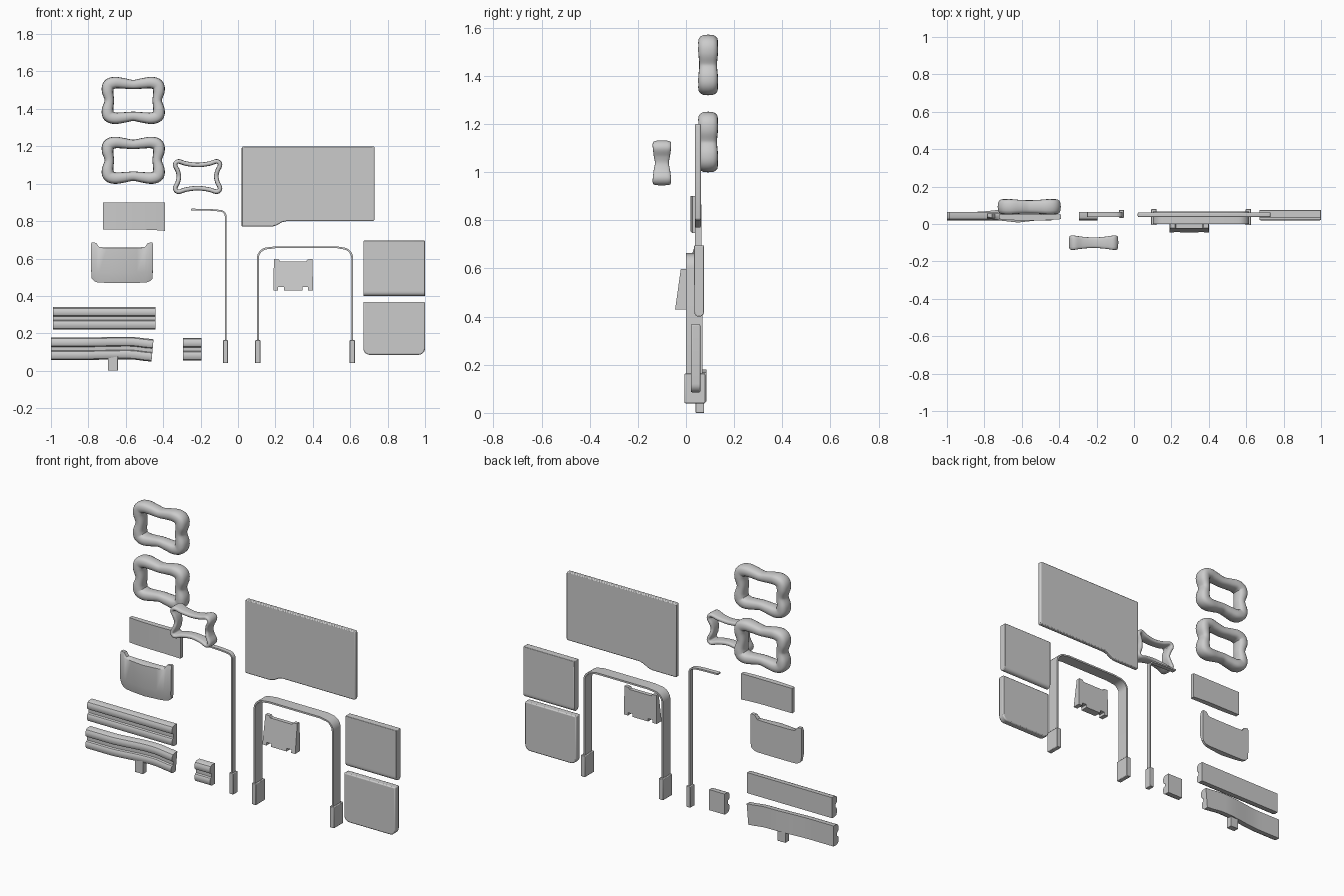
import bpy, bmesh, math
from mathutils import Vector

if "Cube" in bpy.data.objects:
    bpy.data.objects.remove(bpy.data.objects["Cube"])


def loft(name, loops, ring=False, bevel=0.0, seg=2, angle=35):
    """Skin a list of equal-length closed loops; cap the ends unless it is a ring."""
    bm = bmesh.new()
    rows = [[bm.verts.new(p) for p in lp] for lp in loops]
    n = len(rows[0])
    for i in range(len(rows) if ring else len(rows) - 1):
        a, b = rows[i], rows[(i + 1) % len(rows)]
        for j in range(n):
            bm.faces.new((a[j], a[(j + 1) % n], b[(j + 1) % n], b[j]))
    if not ring:
        bm.faces.new(rows[0])
        bm.faces.new(rows[-1])
    bmesh.ops.recalc_face_normals(bm, faces=bm.faces)
    me = bpy.data.meshes.new(name)
    bm.to_mesh(me)
    bm.free()
    ob = bpy.data.objects.new(name, me)
    bpy.context.collection.objects.link(ob)
    bpy.ops.object.select_all(action='DESELECT')
    ob.select_set(True)
    bpy.context.view_layer.objects.active = ob
    bpy.ops.object.shade_smooth_by_angle(angle=math.radians(angle))
    if bevel:
        m = ob.modifiers.new("edge_bevel", 'BEVEL')
        m.width, m.segments = bevel, seg
        m.limit_method, m.angle_limit = 'ANGLE', math.radians(50)
    return ob


def prism(name, pts, y0, y1, bevel=0.0):
    """Extrude a front-view outline between two depths."""
    return loft(name, [[(x, y, z) for x, z in pts] for y in (y0, y1)], bevel=bevel)


def box(name, x0, x1, y0, y1, z0, z1, bevel=0.003):
    return prism(name, [(x0, z0), (x1, z0), (x1, z1), (x0, z1)], y0, y1, bevel)


def arc(cx, cz, r, a0, a1, n=6):
    return [(cx + r * math.cos(math.radians(a0 + (a1 - a0) * i / n)),
             cz + r * math.sin(math.radians(a0 + (a1 - a0) * i / n))) for i in range(n + 1)]


def strip(name, path, t, y0, y1):
    """Flat band of thickness t following a front-view path."""
    left, right = [], []
    for i, p in enumerate(path):
        a, b = Vector(path[max(i - 1, 0)]), Vector(path[min(i + 1, len(path) - 1)])
        d = (b - a).normalized() * t / 2
        left.append((p[0] - d.y, p[1] + d.x))
        right.append((p[0] + d.y, p[1] - d.x))
    return prism(name, left + right[::-1], y0, y1)


def lobed_ring(name, centre, quarter, power, sub=7, n=16):
    """Closed wavy tube; quarter holds (x, z, half thickness, half depth) from top to right."""
    down = [(x, -z, t, d) for x, z, t, d in quarter[-2::-1]]
    half = quarter + down
    keys = half + [(-x, z, t, d) for x, z, t, d in half[-2:0:-1]]
    k, path = len(keys), []
    for i in range(k):
        p = [Vector(keys[(i + o) % k]) for o in (-1, 0, 1, 2)]
        for s in range(sub):
            u = s / sub
            path.append(0.5 * (2 * p[1] + (p[2] - p[0]) * u
                        + (2 * p[0] - 5 * p[1] + 4 * p[2] - p[3]) * u * u
                        + (3 * p[1] - p[0] - 3 * p[2] + p[3]) * u ** 3))
    loops = []
    for i, q in enumerate(path):
        d = path[(i + 1) % len(path)] - path[i - 1]
        nx, nz = Vector((-d[1], d[0])).normalized()
        lp = []
        for j in range(n):
            c, s = math.cos(2 * math.pi * j / n), math.sin(2 * math.pi * j / n)
            r = math.copysign(abs(c) ** power, c) * q[2]
            y = math.copysign(abs(s) ** power, s) * q[3]
            lp.append((centre[0] + q[0] + nx * r, centre[1] + y, centre[2] + q[1] + nz * r))
        loops.append(lp)
    return loft(name, loops, ring=True, angle=50)


# Two padded rings and the thin band ring
pad = [(0, 0.085, 0.025, 0.035), (0.05, 0.091, 0.028, 0.037), (0.098, 0.095, 0.031, 0.041),
       (0.13, 0.082, 0.033, 0.041), (0.137, 0.05, 0.031, 0.041), (0.128, 0, 0.025, 0.037)]
for i, z in enumerate((1.445, 1.125)):
    lobed_ring(f"padded_ring_{i + 1}", (-0.56, 0.092, z), pad, 0.75)
band = [(0, 0.062, 0.012, 0.028), (0.06, 0.069, 0.012, 0.032), (0.103, 0.081, 0.012, 0.038),
        (0.12, 0.063, 0.012, 0.038), (0.106, 0.03, 0.012, 0.034), (0.1, 0, 0.012, 0.029)]
lobed_ring("band_ring", (-0.216, -0.1, 1.038), band, 0.6)

# Large panel with stepped lower edge
prism("large_panel", [(0.02, 0.77), (0.18, 0.77), (0.205, 0.777), (0.235, 0.794), (0.26, 0.8)]
      + arc(0.72, 0.81, 0.01, -90, 0, 3) + arc(0.72, 1.19, 0.01, 0, 90, 3)
      + arc(0.03, 1.19, 0.01, 90, 180, 3), 0.037, 0.062, 0.005)

# Upper side panel, rounded along its lower edge
prof = [(0.075, 0.695), (0.034, 0.695), (0.034, 0.43)] + \
    arc(0.0545, 0.42, 0.0205, 180, 360, 8) + [(0.075, 0.43)]
loft("side_panel_upper", [[(x, y, z) for y, z in prof] for x in (0.67, 1.0)], bevel=0.003)

# Lower side panel with rounded lower corners
prism("side_panel_lower", arc(0.705, 0.12, 0.035, 180, 270)
      + arc(0.965, 0.12, 0.035, 270, 360) + [(1.0, 0.368), (0.67, 0.368)], 0.02, 0.06, 0.006)
bpy.context.object.data.update()

# Arched frame with two foot sleeves
strip("arched_frame", [(0.106, 0.1)] + arc(0.161, 0.6, 0.055, 180, 90, 8) + [(0.2, 0.66), (0.53, 0.66)]
      + arc(0.556, 0.6, 0.055, 90, 0, 8) + [(0.611, 0.1)], 0.01, 0.0, 0.068)
for side, x in (("left", 0.106), ("right", 0.611)):
    box(f"frame_foot_{side}", x - 0.014, x + 0.014, -0.006, 0.08, 0.04, 0.163)

# Single hooked post with its foot
strip("hooked_post", [(-0.25, 0.862), (-0.15, 0.86), (-0.11, 0.857)]
      + arc(-0.096, 0.825, 0.03, 85, 0) + [(-0.066, 0.1)], 0.009, 0.038, 0.065)
box("post_foot", -0.08, -0.054, 0.033, 0.075, 0.04, 0.163)

# Tapered bracket with tabs above and notches below
half = [(0.0, 0.585), (0.07, 0.585), (0.077, 0.595), (0.103, 0.597), (0.106, 0.43),
        (0.08, 0.43), (0.08, 0.447), (0.05, 0.447), (0.05, 0.43), (0.0, 0.43)]
outline = half + [(-x, z) for x, z in half[-2:0:-1]]
front = [(0.295 + x, -0.045 + (z - 0.43) * 0.14, z) for x, z in outline]
loft("tapered_bracket", [front, [(x, 0.0, z) for x, y, z in front]])

# Bowed seat panel with raised ends
stations = [(0.165, 0.535, 0.678), (0.162, 0.492, 0.685), (0.15, 0.48, 0.685), (0.138, 0.474, 0.683),
            (0.122, 0.471, 0.661), (0.08, 0.47, 0.659), (0.0, 0.47, 0.659)]
full = [(-s[0], *s[1:]) for s in stations] + stations[-2::-1]
loops = []
for x, zb, zt in full:
    f = 0.008 + 0.022 * abs(x / 0.165) ** 1.3
    loops.append([(-0.62 + x, y, z) for y, z in (
        (0.055, zb), (f + 0.012, zb), (f, max(0.525, zb + 0.004)), (f, 0.655), (f + 0.008, zt), (0.055, zt))])
loft("seat_panel", loops)

# Small back panel, gently bowed
loops = []
for i in range(9):
    u = i / 4 - 1
    f, zb = 0.018 + 0.008 * u * u, 0.755 - 0.007 * u * u * (u > 0)
    loops.append([(-0.556 + 0.165 * u, y, z) for y, z in ((0.05, zb), (f, zb), (f, 0.9), (0.05, 0.9))])
loft("back_panel", loops)

# Double-lobed rails: straight, bent and short
lobe = [(0.035, 0.01), (0.025, 0.014), (0.02, 0.023), (0.02, 0.042), (0.026, 0.054), (0.038, 0.06), (0.065, 0.06)]
section = lobe + [(y, -z) for y, z in lobe[::-1]]


def rail(name, path):
    """path holds (x, depth shift, height, lean)."""
    return loft(name, [[(x + s * lean, y + dy, z + s) for y, s in section] for x, dy, z, lean in path])


rail("straight_rail", [(-0.99, 0, 0.28, 0), (-0.44, 0, 0.28, 0)])
rail("short_rail", [(-0.295, 0, 0.115, 0), (-0.195, 0, 0.115, 0)])
bend = []
for i in range(19):
    x = -0.86 + 0.39 * i / 18
    u = min(max((x + 0.86) / 0.26, 0), 1)
    v = max((x + 0.58) / 0.12, 0)
    drop = v * v * (3 - 2 * min(v, 1)) if v < 1 else 1
    e = u * u * (3 - 2 * u)
    bend.append((x, 0.02 * e, 0.117 + 0.004 * e - 0.011 * drop, 0.09 * min(v, 1)))
rail("bent_rail", [(-1.0, 0, 0.117, 0)] + bend + [(-0.457, 0.02, 0.108, 0.09)])

# Peg under the bent rail
box("rail_peg", -0.695, -0.642, 0.04, 0.075, 0.0, 0.08, 0.002)
